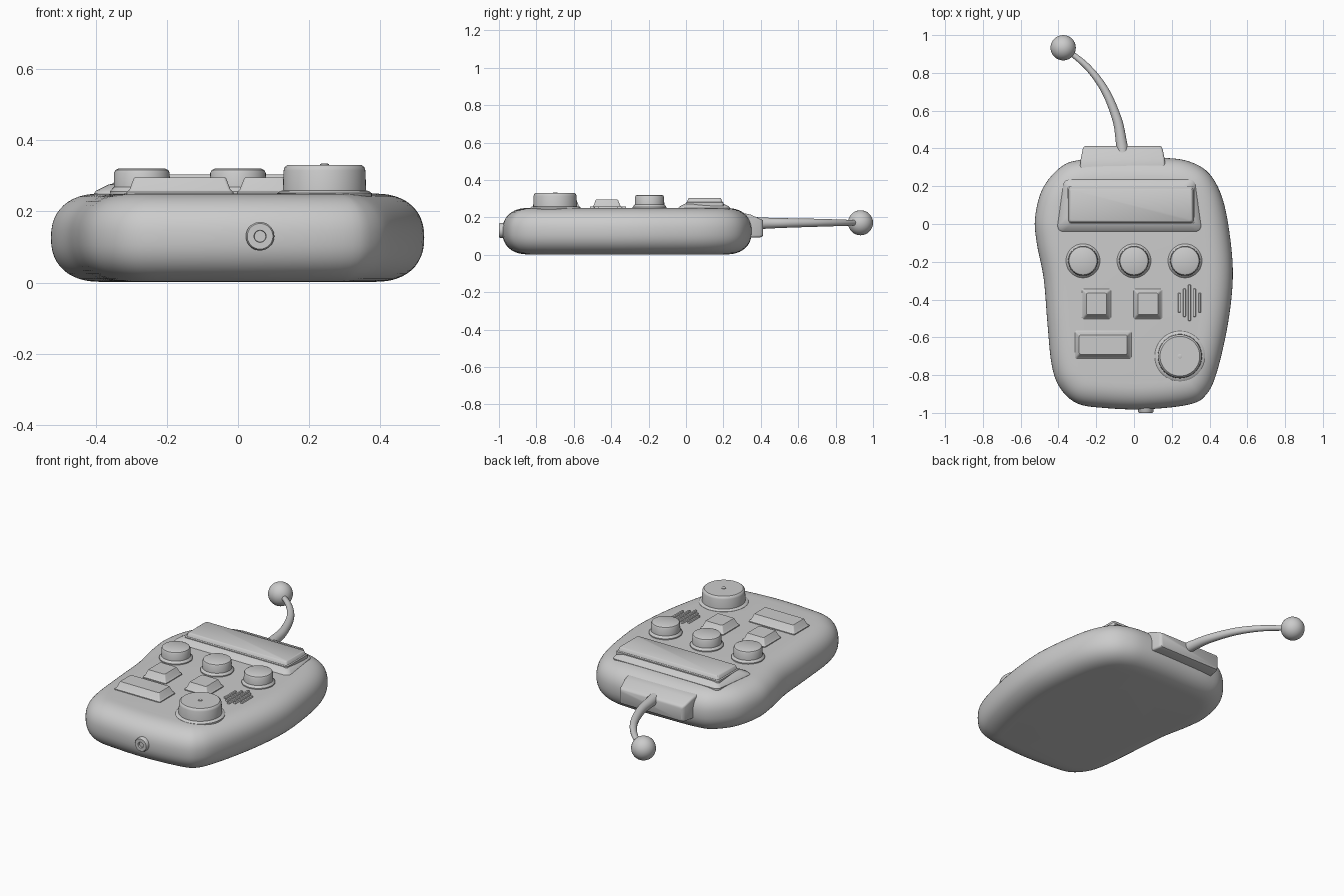
import bpy, math
from mathutils import Vector

if "Cube" in bpy.data.objects:
    bpy.data.objects.remove(bpy.data.objects["Cube"])


def loft(name, rings):
    """Skin a stack of equal-length closed rings, capping both ends."""
    n = len(rings[0])
    verts = [tuple(p) for r in rings for p in r]
    faces = [(k * n + i, k * n + (i + 1) % n, (k + 1) * n + (i + 1) % n, (k + 1) * n + i)
             for k in range(len(rings) - 1) for i in range(n)]
    faces.append(tuple(reversed(range(n))))
    faces.append(tuple(range(len(verts) - n, len(verts))))
    me = bpy.data.meshes.new(name)
    me.from_pydata(verts, [], faces)
    ob = bpy.data.objects.new(name, me)
    bpy.context.collection.objects.link(ob)
    bpy.ops.object.select_all(action='DESELECT')
    bpy.context.view_layer.objects.active = ob
    ob.select_set(True)
    bpy.ops.object.shade_smooth_by_angle(angle=math.radians(35))
    return ob


def spline(pts, steps, closed):
    """Catmull-Rom curve through the points."""
    n, out = len(pts), []
    P = [Vector(p) for p in pts]
    get = lambda i: P[i % n] if closed else P[max(0, min(n - 1, i))]
    for i in range(n if closed else n - 1):
        a, b, c, d = (get(i + k) for k in (-1, 0, 1, 2))
        for s in range(steps):
            t = s / steps
            out.append(0.5 * (2 * b + (c - a) * t + (2 * a - 5 * b + 4 * c - d) * t * t
                              + (3 * b - a - 3 * c + d) * t ** 3))
    if not closed:
        out.append(P[-1])
    return out


def circle(cx, cy, r, z, n=48):
    return [(cx + r * math.cos(i * math.tau / n), cy + r * math.sin(i * math.tau / n), z)
            for i in range(n)]


def rect(x0, x1, y0, y1, z, r=0.012, taper=0.0):
    """Rounded rectangle; taper narrows the +y end."""
    out = []
    for cx, cy, a, t in ((x1 - r, y1 - r, 0, -taper), (x0 + r, y1 - r, 90, taper),
                         (x0 + r, y0 + r, 180, 0), (x1 - r, y0 + r, 270, 0)):
        for k in range(5):
            q = math.radians(a + k * 22.5)
            out.append((cx + t + r * math.cos(q), cy + r * math.sin(q), z))
    return out


def round_part(name, x, y, profile):
    return loft(name, [circle(x, y, r, z) for r, z in profile])


def pad(name, x0, x1, y0, y1, profile, r=0.012, taper=0.0):
    return loft(name, [rect(x0 + d, x1 - d, y0 + d, y1 - d, z, r, taper) for d, z in profile])


# Pebble-shaped body: outline shrunk along its normals by a superellipse
outline = [(-.28, .34), (-.39, .30), (-.485, .185), (-.524, .03), (-.514, -.106), (-.478, -.29),
           (-.458, -.53), (-.435, -.75), (-.39, -.87), (-.30, -.95), (-.155, -.974),
           (.06, -.981), (.295, -.955), (.385, -.90), (.44, -.78), (.497, -.53), (.523, -.29),
           (.51, -.08), (.47, .13), (.40, .265), (.295, .33), (.16, .35), (-.06, .35)]
path = spline(outline, 5, True)
n = len(path)
normals = []
for i in range(n):
    t = (path[(i + 2) % n] - path[i - 2]).normalized()
    normals.append(Vector((-t.y, t.x)))
rings = []
for k in range(25):
    a = math.radians(-90 + 7.5 * k)
    inset = 0.14 * (1 - max(0, math.cos(a)) ** (2 / 2.3))
    z = 0.126 + 0.124 * math.copysign(abs(math.sin(a)) ** (2 / 2.3), a)
    rings.append([(p.x + m.x * inset, p.y + m.y * inset, z) for p, m in zip(path, normals)])
loft("body", rings)

# Display bezel and screen
pad("display_bezel", -.405, .355, -.04, .235,
    [(0, .20), (0, .25), (.006, .258), (.04, .275), (.048, .277)], r=.03, taper=.03)
pad("screen", -.352, .32, .0, .20,
    [(0, .26), (0, .279), (.006, .283), (.012, .30), (.016, .303)])

# Three round buttons
for i, x in enumerate((-.27, 0, .27)):
    round_part(f"round_button_{i + 1}", x, -.195,
               [(.09, .24), (.09, .256), (.083, .264), (.079, .268), (.078, .308),
                (.074, .316), (.066, .32)])

# Rectangular keys
key = [(0, .24), (0, .255), (.008, .261), (.02, .292), (.023, .295)]
pad("square_key_left", -.275, -.122, -.503, -.343, key, r=.008)
pad("square_key_right", -.003, .15, -.503, -.343, key, r=.008)
pad("wide_key", -.313, -.013, -.713, -.565, key, r=.008)

# Speaker slats
for i, h in enumerate((.052, .075, .097, .075, .052)):
    x = .294 + (i - 2) * .027
    pad(f"speaker_slat_{i + 1}", x - .007, x + .007, -.417 - h, -.417 + h,
        [(0, .24), (0, .256), (.002, .259)], r=.0045)

# Large dial with base ring and centre dot
round_part("dial", .243, -.70,
           [(.133, .24), (.133, .251), (.125, .257), (.117, .259), (.115, .315),
            (.112, .324), (.105, .33)])
round_part("dial_dot", .243, -.70, [(.012, .32), (.012, .333), (.009, .334)])

# Socket in the front end, recessed in the middle
socket = round_part("front_socket", 0, 0,
                    [(.04, -.03), (.04, .012), (.036, .018), (.017, .018), (.016, .006)])
socket.rotation_euler = (math.radians(90), 0, 0)
socket.location = (.062, -.982, .13)

# Antenna mount at the back end
mount = []
for y, half, z0, z1 in ((.20, .225, .09, .222), (.31, .225, .09, .222), (.345, .222, .092, .215),
                        (.395, .212, .093, .192), (.408, .206, .097, .186), (.413, .198, .104, .178)):
    mount.append([(p[0] - .06, y, p[1]) for p in reversed(rect(-half, half, z0, z1, 0, .012))])
loft("antenna_mount", mount)

# Curved tapering antenna with ball tip
centre = spline([(-.06, .38, .168), (-.068, .44, .169), (-.09, .555, .17), (-.155, .71, .171),
                 (-.25, .835, .171), (-.37, .932, .171)], 6, False)
tube = []
for i, p in enumerate(centre):
    d = (centre[min(i + 1, len(centre) - 1)] - centre[max(i - 1, 0)]).normalized()
    side = d.cross(Vector((0, 0, 1))).normalized()
    up = side.cross(d)
    r = .033 - .02 * i / (len(centre) - 1)
    tube.append([p + side * r * math.cos(k * math.tau / 20) - up * r * math.sin(-k * math.tau / 20)
                 for k in range(20)][::-1])
loft("antenna", tube)
bpy.ops.mesh.primitive_uv_sphere_add(segments=32, ring_count=16, radius=.067,
                                     location=(-.375, .933, .171))
bpy.context.object.name = "antenna_ball"
bpy.ops.object.shade_smooth()

# Make all surface directions face outward
for ob in bpy.data.objects:
    bpy.context.view_layer.objects.active = ob
    bpy.ops.object.mode_set(mode='EDIT')
    bpy.ops.mesh.select_all(action='SELECT')
    bpy.ops.mesh.normals_make_consistent(inside=False)
    bpy.ops.object.mode_set(mode='OBJECT')
